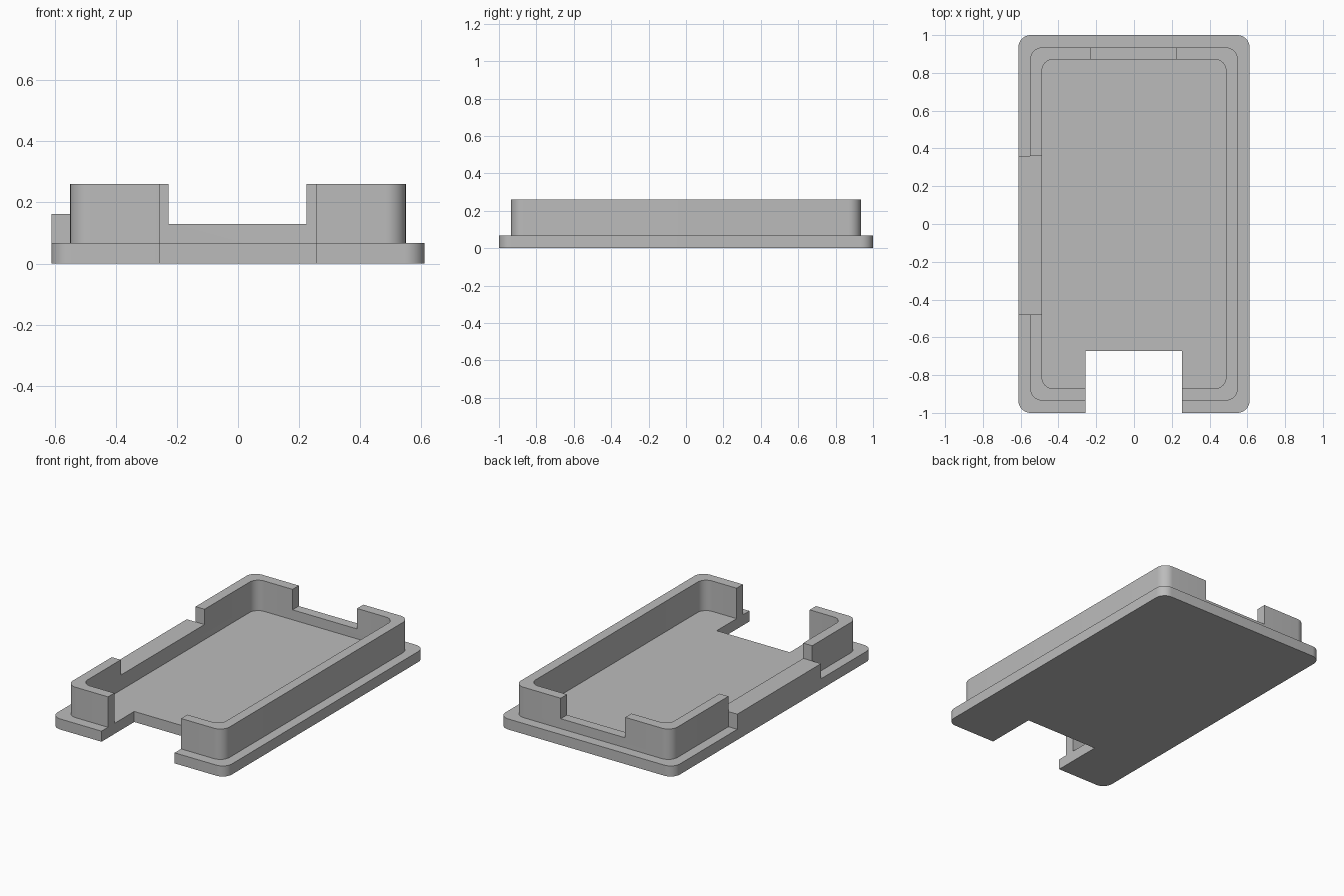
import bpy
import bmesh
from math import cos, sin, pi

cube = bpy.data.objects.get("Cube")
if cube:
    bpy.data.objects.remove(cube, do_unlink=True)

grey = bpy.data.materials.new("plain grey")
grey.use_nodes = True
colour = (0.5, 0.5, 0.5, 1)
grey.diffuse_color = colour
grey.node_tree.nodes["Principled BSDF"].inputs["Base Color"].default_value = colour


def prism(name, outline, z0, z1):
    """Extrude a flat outline from z0 up to z1."""
    bm = bmesh.new()
    face = bm.faces.new([bm.verts.new((x, y, z0)) for x, y in outline])
    top = bmesh.ops.extrude_face_region(bm, geom=[face])["geom"]
    bmesh.ops.translate(bm, vec=(0, 0, z1 - z0),
                        verts=[v for v in top if isinstance(v, bmesh.types.BMVert)])
    bmesh.ops.recalc_face_normals(bm, faces=bm.faces)
    mesh = bpy.data.meshes.new(name)
    bm.to_mesh(mesh)
    bm.free()
    mesh.materials.append(grey)
    obj = bpy.data.objects.new(name, mesh)
    bpy.context.collection.objects.link(obj)
    return obj


def rounded(name, hx, hy, r, z0, z1, steps=10):
    """Upright block with rounded vertical corners."""
    outline = []
    for k, (sx, sy) in enumerate([(1, 1), (-1, 1), (-1, -1), (1, -1)]):
        for i in range(steps + 1):
            a = (k + i / steps) * pi / 2
            outline.append((sx * (hx - r) + r * cos(a), sy * (hy - r) + r * sin(a)))
    return prism(name, outline, z0, z1)


def block(name, x0, x1, y0, y1, z0, z1):
    return prism(name, [(x0, y0), (x1, y0), (x1, y1), (x0, y1)], z0, z1)


def combine(body, tool, operation):
    """Apply a boolean and discard the tool."""
    mod = body.modifiers.new("shape", "BOOLEAN")
    mod.operation = operation
    mod.solver = "EXACT"
    mod.object = tool
    bpy.context.view_layer.objects.active = body
    bpy.ops.object.modifier_apply(modifier=mod.name)
    bpy.data.objects.remove(tool, do_unlink=True)


FLOOR, RIM, LEDGE, SILL = 0.067, 0.26, 0.163, 0.13
HALF_WIDTH = 0.612

# Flanged plate with the raised wall
tray = rounded("tray", HALF_WIDTH, 1.0, 0.065, 0, FLOOR)
combine(tray, rounded("wall", 0.55, 0.935, 0.065, 0.02, RIM), "UNION")

# Lowered side opening and its outer ledge
combine(tray, block("side_opening", -0.7, -0.4, -0.48, 0.36, LEDGE, 0.4), "DIFFERENCE")
combine(tray, block("side_ledge", -HALF_WIDTH, -0.52, -0.48, 0.36, 0.02, LEDGE), "UNION")

# Inner cavity
combine(tray, rounded("cavity", 0.487, 0.872, 0.06, FLOOR, 0.4), "DIFFERENCE")

# Notch in the back wall and slot through the front
combine(tray, block("back_notch", -0.228, 0.225, 0.8, 1.1, SILL, 0.4), "DIFFERENCE")
combine(tray, block("front_slot", -0.258, 0.255, -1.1, -0.672, -0.1, 0.4), "DIFFERENCE")

# Smooth corners, crisp edges
bpy.ops.object.select_all(action="DESELECT")
tray.select_set(True)
bpy.context.view_layer.objects.active = tray
bpy.ops.object.shade_smooth_by_angle(angle=pi / 6)
